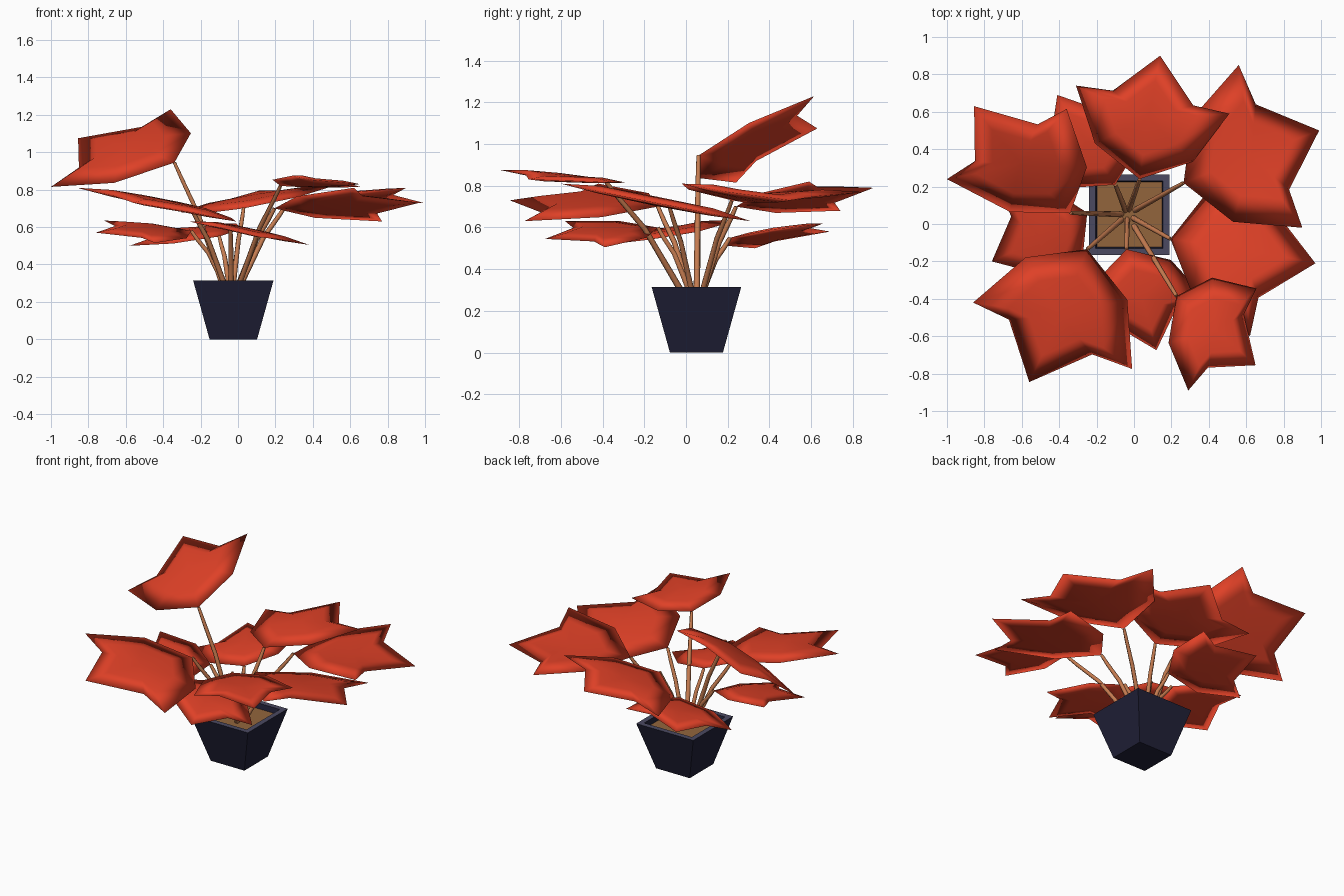
import bpy, bmesh
from mathutils import Vector

if "Cube" in bpy.data.objects:
    bpy.data.objects.remove(bpy.data.objects["Cube"])


def material(name, rgb):
    m = bpy.data.materials.new(name)
    m.diffuse_color = (*rgb, 1)
    m.use_nodes = True
    m.node_tree.nodes["Principled BSDF"].inputs["Base Color"].default_value = m.diffuse_color
    return m


RED = material("leaf red", (0.74, 0.052, 0.02))
STEM = material("stem tan", (0.56, 0.20, 0.08))
POT = material("pot navy", (0.015, 0.015, 0.04))
RIM = material("rim slate", (0.07, 0.067, 0.12))
SOIL = material("soil brown", (0.29, 0.13, 0.046))
CX, CY = -0.025, 0.05


def make_object(name, bm, mats, smooth=False):
    bmesh.ops.recalc_face_normals(bm, faces=bm.faces[:])
    me = bpy.data.meshes.new(name)
    bm.to_mesh(me)
    bm.free()
    for m in mats:
        me.materials.append(m)
    for p in me.polygons:
        p.use_smooth = smooth
    ob = bpy.data.objects.new(name, me)
    bpy.context.collection.objects.link(ob)
    return ob


# square tapered pot with a rim, inner wall and soil floor
def build_pot():
    bm = bmesh.new()
    profile = [(0.127, 0), (0.215, 0.315), (0.18, 0.315), (0.174, 0.28)]
    rings = [[bm.verts.new((CX + sx * h, CY + sy * h, z))
              for sx, sy in ((-1, -1), (1, -1), (1, 1), (-1, 1))] for h, z in profile]
    bm.faces.new(rings[0])
    for k, (a, b) in enumerate(zip(rings, rings[1:])):
        for i in range(4):
            j = (i + 1) % 4
            f = bm.faces.new((a[i], a[j], b[j], b[i]))
            f.material_index = 1 if k == 1 else 0
    f = bm.faces.new(rings[-1])
    f.material_index = 2
    make_object("pot", bm, [POT, RIM, SOIL])


# lobed leaf: half outline as (along the axis, out to the side)
HALF = [(0.22, 0.39), (0.65, 0.61), (0.66, 0.32)]
OUTLINE = [(0, 0)] + HALF + [(1, 0)] + [(u, -v) for u, v in reversed(HALF)]


def build_leaf(name, base, tip, left, right):
    axis = tip - base
    mid = base + axis * 0.65
    up = axis.cross(left - right).normalized()
    size = axis.length

    def place(u, v, h):
        side = (left if v > 0 else right) - mid
        return base + axis * u + side * (abs(v) / 0.61) + up * h * size

    bm = bmesh.new()
    rim = [bm.verts.new(place(u, v, 0)) for u, v in OUTLINE]
    n = len(rim)
    for ring_h, centre_h in ((0.035, 0.042), (-0.012, -0.015)):
        inner = [bm.verts.new(place(0.5 + (u - 0.5) * 0.6, v * 0.6, ring_h))
                 for u, v in OUTLINE]
        centre = bm.verts.new(place(0.5, 0, centre_h))
        for i in range(n):
            j = (i + 1) % n
            bm.faces.new((rim[i], rim[j], inner[j], inner[i]))
            bm.faces.new((inner[i], inner[j], centre))
    make_object(name, bm, [RED], smooth=True)


# thin tapered stem from the soil to the leaf base
def build_stem(name, end):
    flat = Vector((end.x - CX, end.y - CY, 0))
    root = Vector((CX - 0.01, CY, 0.275)) + flat * 0.14
    middle = root.lerp(end, 0.55) + Vector((0, 0, 0.02)) - flat * 0.04
    cu = bpy.data.curves.new(name, 'CURVE')
    cu.dimensions = '3D'
    cu.bevel_depth = 0.014
    cu.bevel_resolution = 1
    cu.use_fill_caps = True
    sp = cu.splines.new('POLY')
    pts = [root, middle, root.lerp(end, 0.85) - flat * 0.02, end]
    sp.points.add(len(pts) - 1)
    for q, p, r in zip(sp.points, pts, (1.1, 0.95, 0.85, 0.7)):
        q.co = (*p, 1)
        q.radius = r
    cu.materials.append(STEM)
    bpy.context.collection.objects.link(bpy.data.objects.new(name, cu))


# each leaf: base, tip, left lobe, right lobe
LEAVES = {
    "back": ((.03, .24, .70), (.14, .90, .79), (-.31, .74, .68), (.51, .59, .82)),
    "back_right": ((.265, .22, .73), (.99, .50, .73), (.56, .85, .77), (.90, -.02, .81)),
    "right": ((.195, -.08, .70), (.97, -.21, .73), (.77, .31, .63), (.62, -.60, .81)),
    "front_right": ((.227, -.385, .82), (.65, -.755, .83), (.655, -.345, .815), (.29, -.89, .875)),
    "tall": ((-.34, .06, .945), (-.855, .63, 1.075), (-1, .24, .815), (-.36, .615, 1.23)),
    "front_left": ((-.25, -.135, .70), (-.56, -.845, .73), (-.01, -.775, .63), (-.86, -.42, .81)),
    "front_low": ((-.04, -.135, .60), (.12, -.675, .545), (.38, -.39, .505), (-.26, -.58, .63)),
    "left_low": ((-.25, .06, .58), (-.76, -.20, .57), (-.445, -.40, .515), (-.715, .18, .635)),
    "back_low": ((-.10, .21, .55), (-.41, .69, .58), (-.58, .33, .50), (-.01, .66, .62)),
}

build_pot()
for key, pts in LEAVES.items():
    pts = [Vector(p) for p in pts]
    # keep the left lobe on the left so the leaf bulges upward
    if (pts[1] - pts[0]).cross(pts[2] - pts[3]).z < 0:
        pts[2], pts[3] = pts[3], pts[2]
    build_leaf(key + "_leaf", *pts)
    build_stem(key + "_stem", pts[0])
